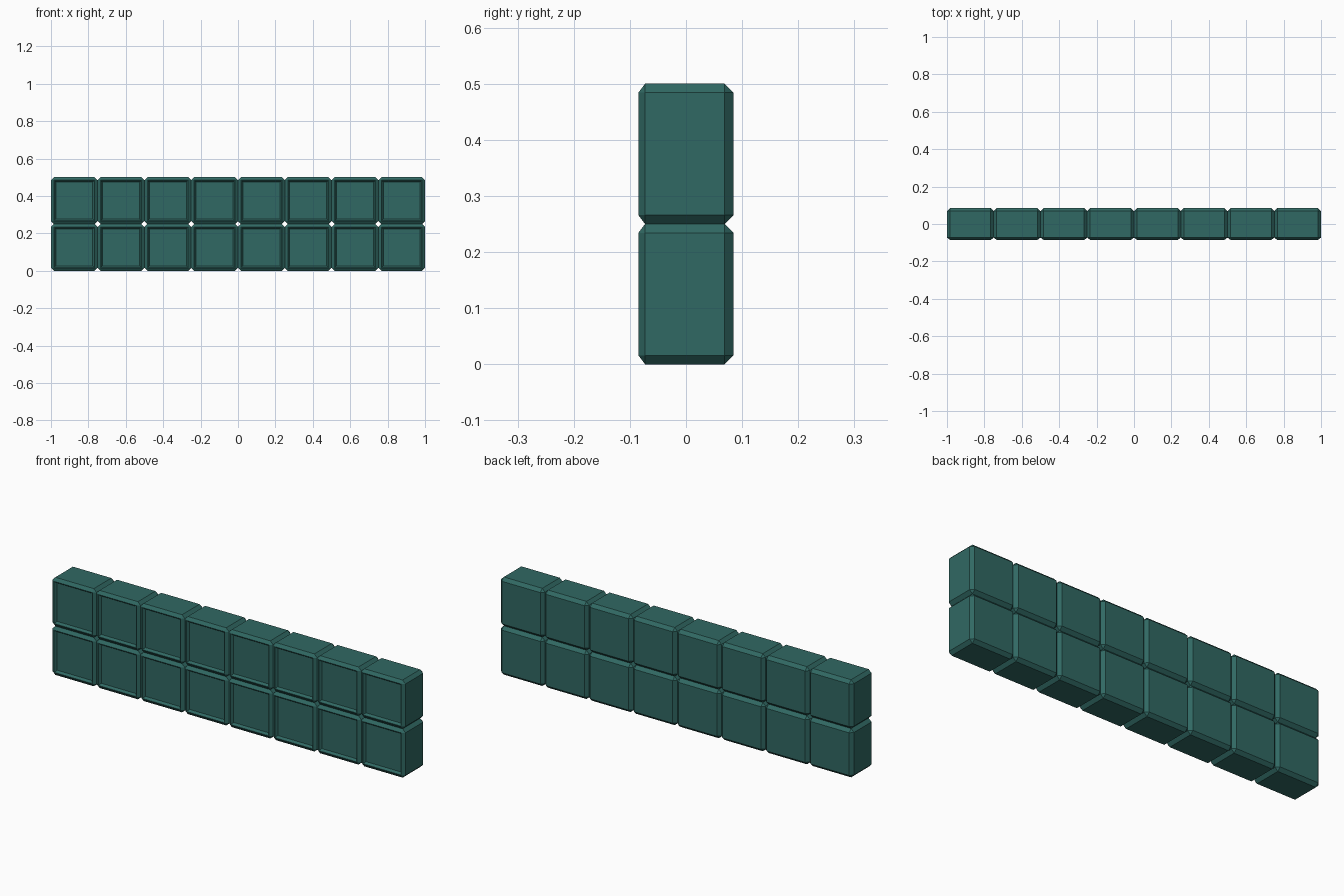
import bpy, bmesh

if "Cube" in bpy.data.objects:
    bpy.data.objects.remove(bpy.data.objects["Cube"])

COLS, ROWS = 8, 2
SIZE, DEPTH, CH = 0.25, 0.17, 0.016

mat = bpy.data.materials.new("dark_teal")
mat.diffuse_color = (0.03, 0.14, 0.125, 1)
mat.use_nodes = True
mat.node_tree.nodes["Principled BSDF"].inputs["Base Color"].default_value = mat.diffuse_color


def block_mesh():
    # chamfered block with a shallow recessed panel on its front
    bm = bmesh.new()
    bmesh.ops.create_cube(bm, size=1)
    bmesh.ops.scale(bm, vec=(SIZE, DEPTH, SIZE), verts=bm.verts)
    bmesh.ops.bevel(bm, geom=bm.edges[:], offset=CH, segments=1,
                    affect='EDGES', profile=0.5)
    # front chamfer is slightly shallower than the back one
    for v in bm.verts:
        if abs(v.co.y + DEPTH / 2 - CH) < 1e-4:
            v.co.y -= 0.004
    bm.normal_update()
    front = min(bm.faces, key=lambda f: f.calc_center_median().y)
    bmesh.ops.inset_region(bm, faces=[front], thickness=0.003)
    bmesh.ops.inset_region(bm, faces=[front], thickness=0.012, depth=-0.012)
    me = bpy.data.meshes.new("block")
    bm.to_mesh(me)
    bm.free()
    me.materials.append(mat)
    return me


# grid of blocks
mesh = block_mesh()
for r in range(ROWS):
    for c in range(COLS):
        ob = bpy.data.objects.new(f"block_{r + 1}_{c + 1}", mesh)
        ob.location = ((c - (COLS - 1) / 2) * SIZE, 0, (r + 0.5) * SIZE)
        bpy.context.collection.objects.link(ob)
